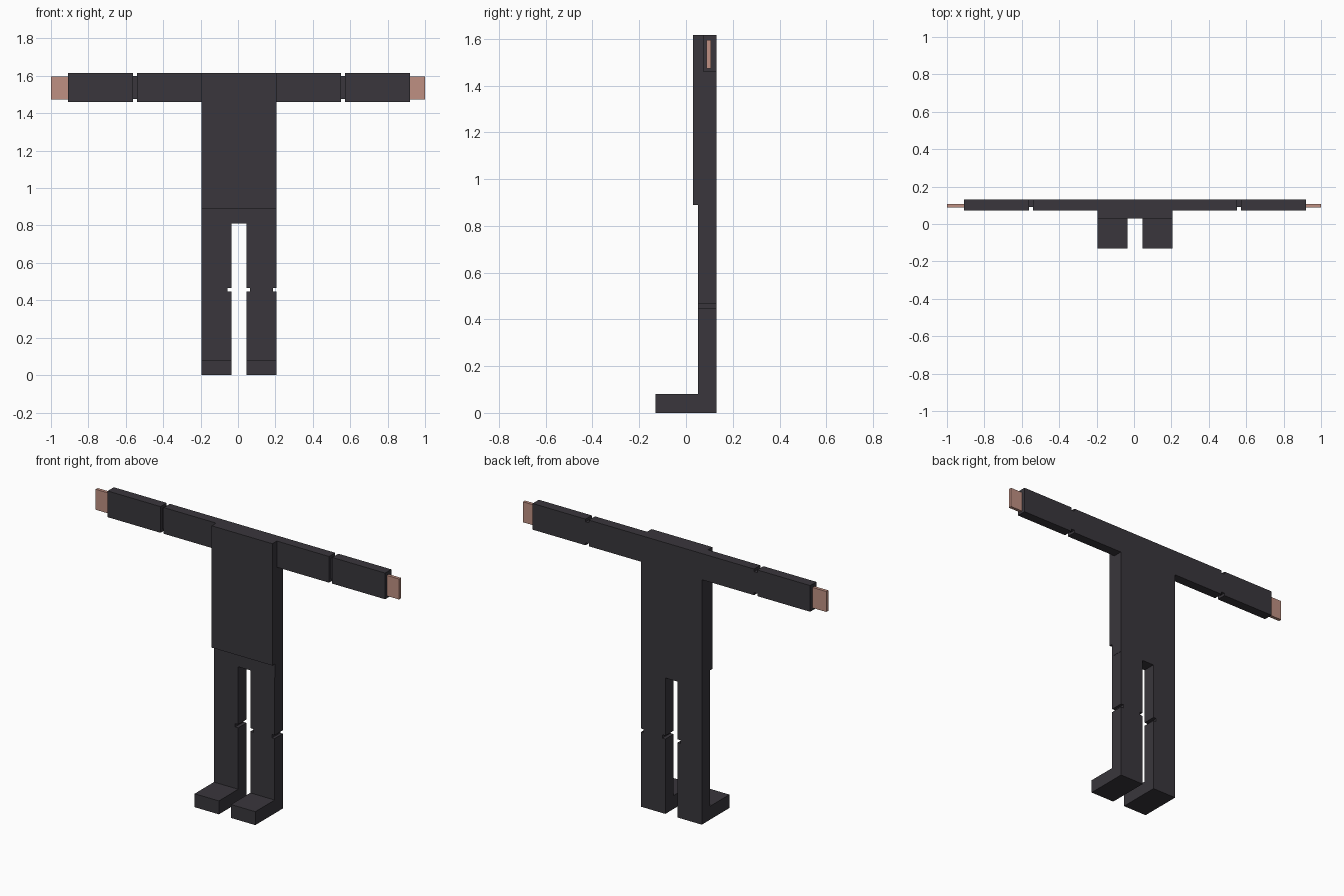
import bpy
import bmesh

cube = bpy.data.objects.get("Cube")
if cube:
    bpy.data.objects.remove(cube, do_unlink=True)


def material(name, rgb):
    m = bpy.data.materials.new(name)
    m.use_nodes = True
    m.diffuse_color = (*rgb, 1)
    bsdf = next(n for n in m.node_tree.nodes if n.type == 'BSDF_PRINCIPLED')
    bsdf.inputs["Base Color"].default_value = (*rgb, 1)
    return m


CLOTH = material("charcoal cloth", (0.041, 0.037, 0.045))
SKIN = material("skin", (0.52, 0.28, 0.225))


def box(name, xs, ys, zs, mat=CLOTH):
    """Box spanning the given x, y and z ranges."""
    bm = bmesh.new()
    bmesh.ops.create_cube(bm, size=1)
    ranges = [sorted(r) for r in (xs, ys, zs)]
    for v in bm.verts:
        v.co = [lo + (c + 0.5) * (hi - lo) for c, (lo, hi) in zip(v.co, ranges)]
    mesh = bpy.data.meshes.new(name)
    bm.to_mesh(mesh)
    bm.free()
    mesh.materials.append(mat)
    ob = bpy.data.objects.new(name, mesh)
    bpy.context.collection.objects.link(ob)
    return ob


BACK = 0.13        # shared back plane
MID = 0.005        # the body's centre line in x
LEG_Y = (0.052, BACK)
ARM_Y = (0.072, BACK)
ARM_Z = (1.46, 1.616)

# Torso and hips
box("torso", (-0.195, 0.206), (0.03, BACK), (0.89, 1.616))
box("hips", (-0.195, 0.206), LEG_Y, (0.81, 0.89))

for side, s in (("left", 1), ("right", -1)):
    def span(a, b):
        return (MID + s * a, MID + s * b)

    # Arm: two segments joined by a thinner elbow, then a flat hand
    box(f"{side}_upper_arm", span(0.2, 0.545), ARM_Y, ARM_Z)
    box(f"{side}_elbow", span(0.545, 0.566), (0.092, BACK), (1.475, 1.6))
    box(f"{side}_forearm", span(0.566, 0.915), ARM_Y, ARM_Z)
    box(f"{side}_hand", (MID + s * 0.915, s * 1.0), (0.088, 0.107), (1.474, 1.596), SKIN)

    # Leg: thigh, narrower knee, shin and foot
    leg = span(0.04, 0.2)
    knee_outer = 0.183 if s > 0 else 0.2
    box(f"{side}_thigh", leg, LEG_Y, (0.466, 0.81))
    box(f"{side}_knee", span(0.06, knee_outer), LEG_Y, (0.446, 0.466))
    box(f"{side}_shin", leg, LEG_Y, (0, 0.446))
    box(f"{side}_foot", leg, (-0.13, LEG_Y[0]), (0, 0.08))
